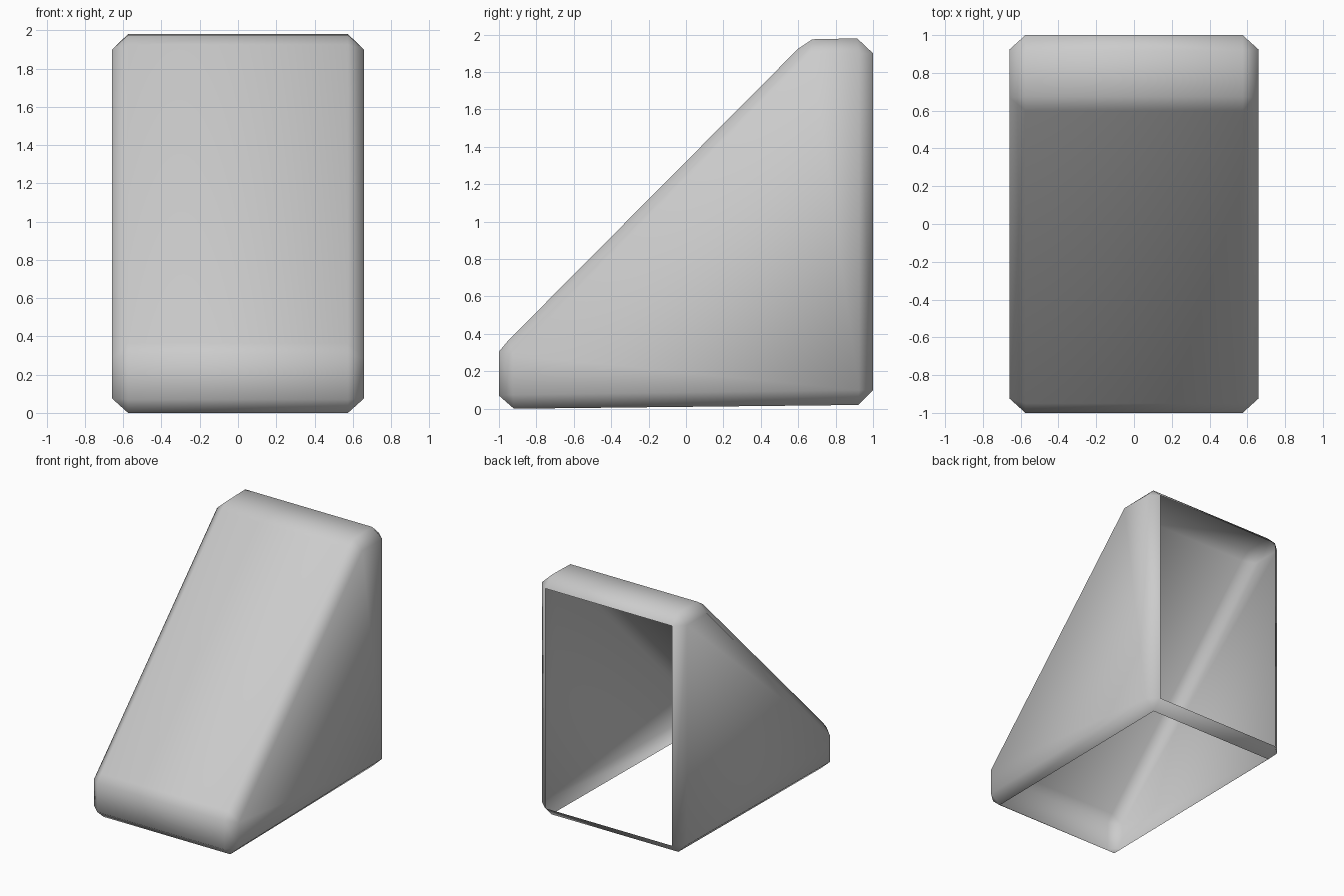
import bpy, bmesh

cube = bpy.data.objects.get("Cube")
if cube:
    bpy.data.objects.remove(cube, do_unlink=True)

grey = bpy.data.materials.new("light grey")
grey.use_nodes = True
colour = (0.6, 0.6, 0.6, 1)
grey.diffuse_color = colour
grey.node_tree.nodes["Principled BSDF"].inputs["Base Color"].default_value = colour

# Wedge outline (y, z): two points for each chamfered corner
outline = [(-1, 0.07), (-0.92, 0), (0.92, 0.02), (1, 0.1), (1, 1.9), (0.915, 1.98),
           (0.675, 1.975), (0.6, 1.925), (-0.95, 0.365), (-1, 0.305)]
# Flat side panel: one point for each corner
panel = [(-0.925, 0.075), (0.925, 0.1), (0.925, 1.9), (0.67, 1.9), (-0.925, 0.285)]
INNER, OUTER = 0.575, 0.658

bm = bmesh.new()
rims = {}
for side in (-1, 1):
    rim = [bm.verts.new((side * INNER, y, z)) for y, z in outline]
    flat = [bm.verts.new((side * OUTER, y, z)) for y, z in panel]
    rims[side] = rim
    bm.faces.new(flat)
    for i in range(5):
        a, b = rim[2 * i], rim[2 * i + 1]
        c, j = rim[(2 * i + 2) % 10], (i + 1) % 5
        bm.faces.new((a, b, flat[i]))              # corner
        bm.faces.new((b, c, flat[j], flat[i]))     # edge chamfer

# Bands across the width, leaving the underside and back open
for i in range(10):
    if i not in (1, 3):
        j = (i + 1) % 10
        bm.faces.new((rims[-1][i], rims[-1][j], rims[1][j], rims[1][i]))

bmesh.ops.recalc_face_normals(bm, faces=bm.faces)
slope = max(bm.faces, key=lambda f: f.calc_area() * (abs(f.normal.x) < 0.1))
if slope.normal.z < 0:
    bmesh.ops.reverse_faces(bm, faces=bm.faces)
for face in bm.faces:
    face.smooth = True

mesh = bpy.data.meshes.new("wedge_shell")
bm.to_mesh(mesh)
bm.free()
mesh.materials.append(grey)
shell = bpy.data.objects.new("wedge_shell", mesh)
bpy.context.collection.objects.link(shell)
